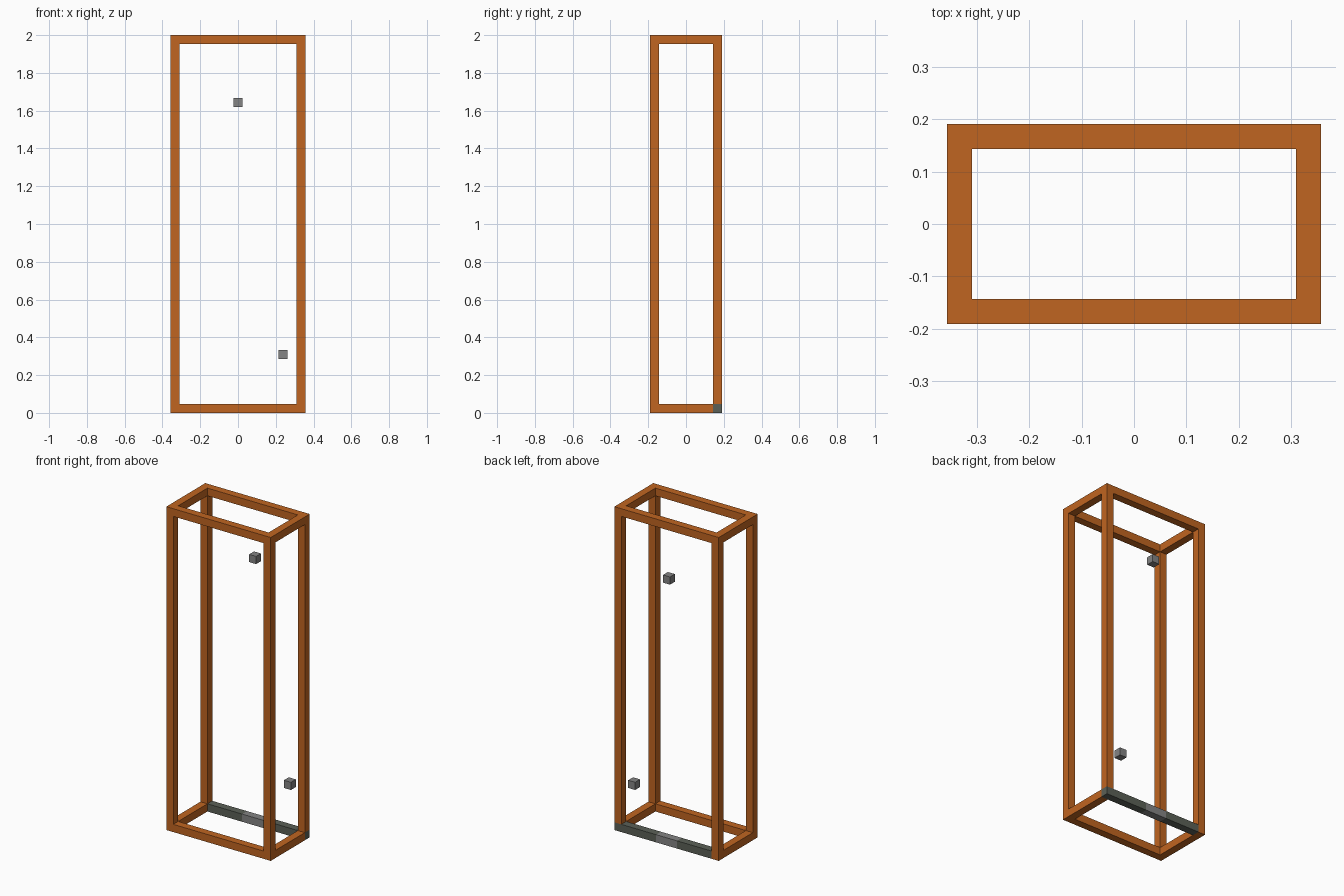
import bpy
import bmesh
from mathutils import Vector

old = bpy.data.objects.get("Cube")
if old:
    bpy.data.objects.remove(old, do_unlink=True)

U = 1 / 21             # one block
W, D, H = 15, 8, 42    # overall size in blocks


def make_material(name, rgb):
    mat = bpy.data.materials.new(name)
    mat.use_nodes = True
    colour = (*rgb, 1)
    mat.diffuse_color = colour
    mat.node_tree.nodes["Principled BSDF"].inputs["Base Color"].default_value = colour
    return mat


orange = make_material("burnt orange", (0.53, 0.13, 0.015))
grey = make_material("mid grey", (0.23, 0.23, 0.23))
dark = make_material("dark grey green", (0.105, 0.118, 0.095))


def add_box(bm, low, high):
    """Add a box between two corners, in blocks from the left front bottom."""
    low, high = Vector(low), Vector(high)
    centre = (low + high) / 2 - Vector((W / 2, D / 2, 0))
    size = high - low
    for v in bmesh.ops.create_cube(bm, size=1)["verts"]:
        v.co = (centre + v.co * size) * U


def make_object(name, boxes, mat):
    bm = bmesh.new()
    for low, high in boxes:
        add_box(bm, low, high)
    mesh = bpy.data.meshes.new(name)
    bm.to_mesh(mesh)
    bm.free()
    mesh.materials.append(mat)
    obj = bpy.data.objects.new(name, mesh)
    bpy.context.collection.objects.link(obj)
    return obj


# Corner posts; the one at the back left stands on the sill
for side, x in (("right", 0), ("left", W - 1)):
    for end, y in (("front", 0), ("back", D - 1)):
        base = 1 if (side, end) == ("left", "back") else 0
        make_object(f"{end}_{side}_post", [((x, y, base), (x + 1, y + 1, H))], orange)

# Rails between the posts
for level, z in (("bottom", 0), ("top", H - 1)):
    for side, x in (("right", 0), ("left", W - 1)):
        make_object(f"{level}_{side}_rail", [((x, 1, z), (x + 1, D - 1, z + 1))], orange)
    make_object(f"{level}_front_rail", [((1, 0, z), (W - 1, 1, z + 1))], orange)
make_object("top_back_rail", [((1, D - 1, H - 1), (W - 1, D, H))], orange)

# Back sill with a lighter middle
make_object("back_sill_ends", [((1, D - 1, 0), (6, D, 1)),
                               ((9, D - 1, 0), (W, D, 1))], dark)
make_object("back_sill_middle", [((6, D - 1, 0), (9, D, 1))], grey)

# Two loose blocks in the back plane
for name, x, z in (("upper_block", 7, 34), ("lower_block", 12, 6)):
    make_object(name, [((x, D - 1, z), (x + 1, D, z + 1))], grey)
